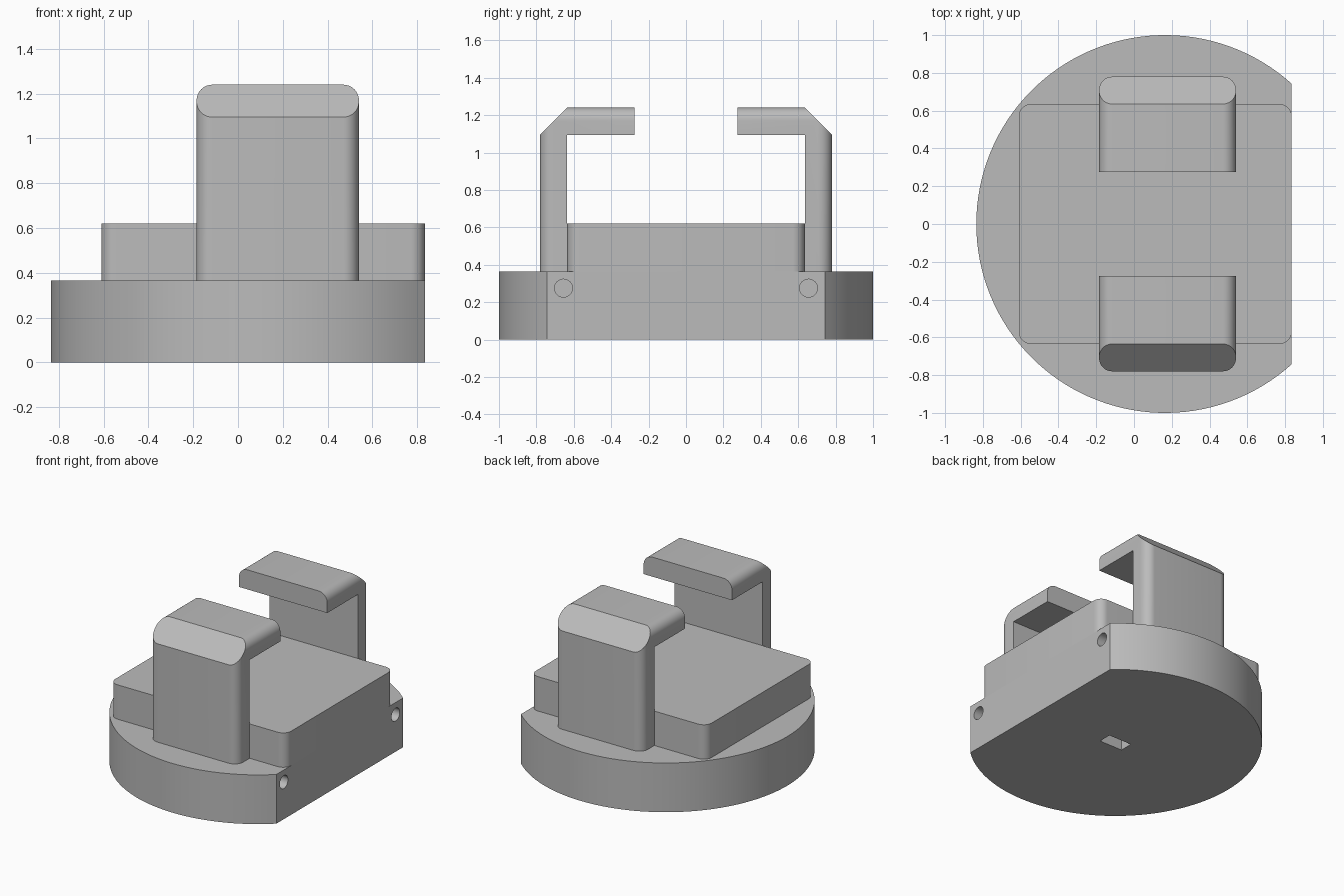
import bpy, bmesh, math
from mathutils import Matrix, Vector

cube = bpy.data.objects.get("Cube")
if cube:
    bpy.data.objects.remove(cube, do_unlink=True)

gray = bpy.data.materials.new("plain gray")
gray.use_nodes = True
color = (0.5, 0.5, 0.5, 1)
gray.diffuse_color = color
gray.node_tree.nodes["Principled BSDF"].inputs["Base Color"].default_value = color

DISC_X, FLAT_X = 0.165, 0.835
BASE_TOP, BLOCK_TOP, ARM_TOP = 0.365, 0.62, 1.24


def make(name, bm):
    bmesh.ops.recalc_face_normals(bm, faces=bm.faces)
    mesh = bpy.data.meshes.new(name)
    bm.to_mesh(mesh)
    bm.free()
    mesh.materials.append(gray)
    obj = bpy.data.objects.new(name, mesh)
    bpy.context.collection.objects.link(obj)
    return obj


def prism(points, direction):
    """Extrude a closed outline along a direction."""
    bm = bmesh.new()
    face = bm.faces.new([bm.verts.new(p) for p in points])
    out = bmesh.ops.extrude_face_region(bm, geom=[face])
    verts = [v for v in out["geom"] if isinstance(v, bmesh.types.BMVert)]
    bmesh.ops.translate(bm, vec=direction, verts=verts)
    bmesh.ops.recalc_face_normals(bm, faces=bm.faces)
    return bm


def box(x0, x1, y0, y1, z0, z1):
    return prism([(x0, y0, z0), (x1, y0, z0), (x1, y1, z0), (x0, y1, z0)], (0, 0, z1 - z0))


def round_edges(bm, test, radius):
    edges = [e for e in bm.edges if test(*(v.co for v in e.verts))]
    bmesh.ops.bevel(bm, geom=edges, offset=radius, segments=8, profile=0.5, affect="EDGES")


def activate(obj):
    bpy.ops.object.select_all(action="DESELECT")
    obj.select_set(True)
    bpy.context.view_layer.objects.active = obj


def cut(obj, cutter):
    mod = obj.modifiers.new("cut", "BOOLEAN")
    mod.operation, mod.solver, mod.object = "DIFFERENCE", "EXACT", cutter
    activate(obj)
    bpy.ops.object.modifier_apply(modifier=mod.name)
    bpy.data.objects.remove(cutter, do_unlink=True)


# Round base with one flat side
half = math.acos(FLAT_X - DISC_X)
steps = 96
angles = [half + (2 * math.pi - 2 * half) * i / steps for i in range(steps + 1)]
base = make("base", prism([(DISC_X + math.cos(a), math.sin(a), 0) for a in angles], (0, 0, BASE_TOP)))

# Blind screw holes in the flat side, slot in the underside
for y in (-0.655, 0.655):
    bm = bmesh.new()
    bmesh.ops.create_cone(bm, cap_ends=True, segments=32, radius1=0.048, radius2=0.048, depth=0.6,
                          matrix=Matrix.Translation((FLAT_X, y, 0.275)) @ Matrix.Rotation(math.pi / 2, 4, "Y"))
    cut(base, make("hole_cutter", bm))
cut(base, make("slot_cutter", box(DISC_X - 0.095, DISC_X + 0.095, -0.05, 0.05, -0.1, 0.2)))

# Raised block with rounded upright corners
bm = box(-0.61, FLAT_X, -0.635, 0.635, BASE_TOP, BLOCK_TOP)
round_edges(bm, lambda a, b: abs(a.z - b.z) > 0.1, 0.065)
block = make("raised_block", bm)

# Hooked arm: L profile, rounded outer edges, chamfered elbow
IN, OUT, TIP, UNDER = 0.635, 0.78, 0.275, 1.095
profile = [(IN, BASE_TOP), (OUT, BASE_TOP), (OUT, ARM_TOP), (TIP, ARM_TOP), (TIP, UNDER), (IN, UNDER)]
bm = prism([(-0.185, y, z) for y, z in profile], (0.725, 0, 0))


def outer(a, b):
    same_side = abs(a.x - b.x) < 0.01
    return same_side and (min(a.y, b.y) > OUT - 0.01 or min(a.z, b.z) > ARM_TOP - 0.01)


round_edges(bm, outer, 0.07)
bmesh.ops.bisect_plane(bm, geom=bm.verts[:] + bm.edges[:] + bm.faces[:], dist=1e-5,
                       plane_co=Vector((0, OUT, UNDER)), plane_no=Vector((0, 1, 1)).normalized(),
                       clear_outer=True)
bmesh.ops.holes_fill(bm, edges=[e for e in bm.edges if e.is_boundary], sides=0)
arms = make("hooked_arms", bm)
arms.modifiers.new("mirror", "MIRROR").use_axis = (False, True, False)
activate(arms)
bpy.ops.object.modifier_apply(modifier="mirror")

# Smooth curved walls, keep edges sharp
for obj in (base, block, arms):
    activate(obj)
    bpy.ops.object.shade_smooth_by_angle(angle=math.radians(30))
